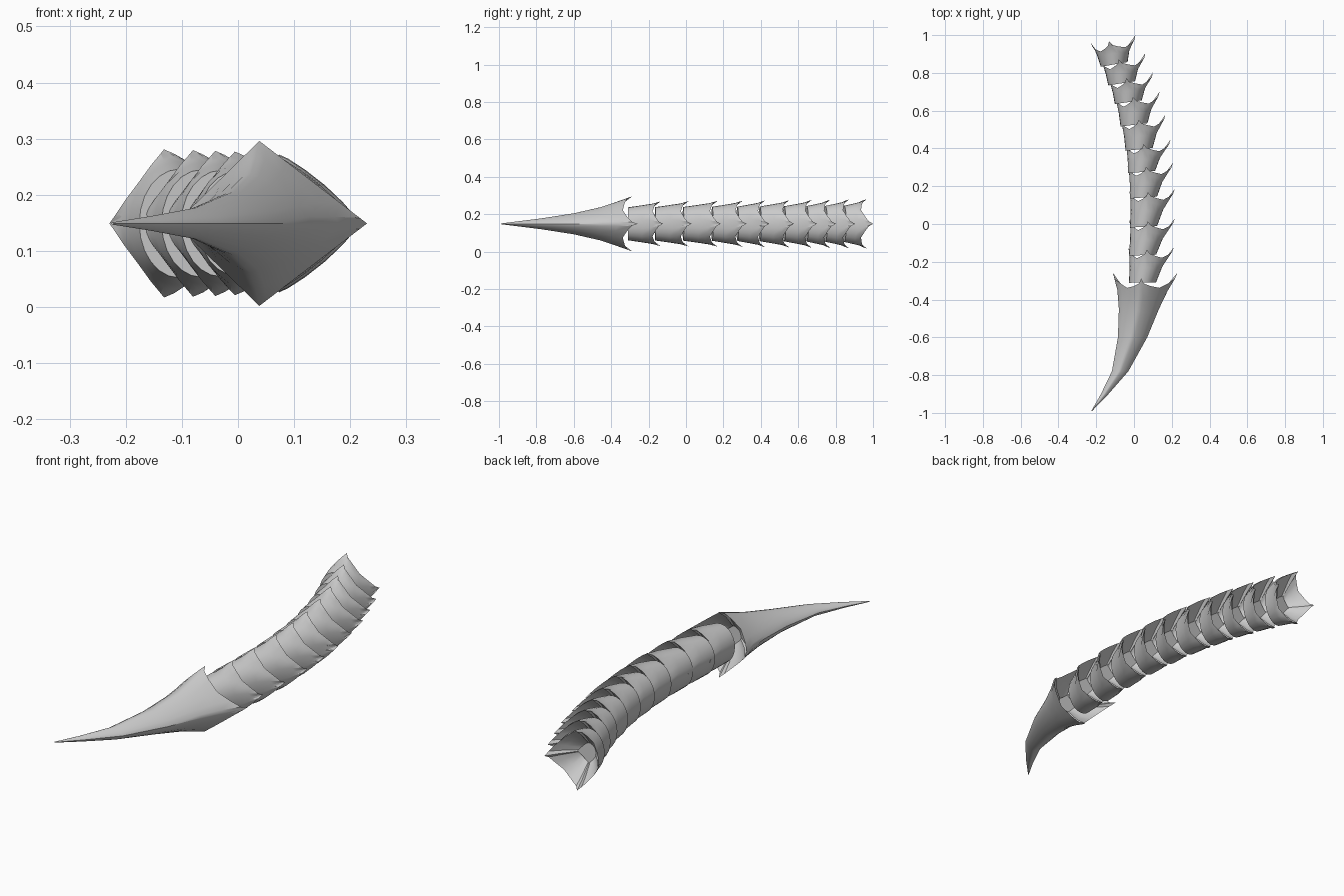
import bpy
import math
from mathutils import Vector, Matrix

if "Cube" in bpy.data.objects:
    bpy.data.objects.remove(bpy.data.objects["Cube"])

N = 24        # points around each ring
ZC = 0.149    # height of the centre line


def ring(y, xl, xc, xr, h, p=1.0, notch=0.0, dip=0.0, turn=0.0, pivot=None):
    """Cross-section: ellipse (p=1) to pointed four-way star (p>=2), with notches between points."""
    pts = []
    for i in range(N):
        a = 2 * math.pi * i / N
        c, s = math.cos(a), math.sin(a)
        cx = math.copysign(abs(c) ** p, c) if abs(c) > 1e-6 else 0
        sz = math.copysign(abs(s) ** p, s) if abs(s) > 1e-6 else 0
        t = (i % (N // 4)) / (N / 4)
        v = (1 - abs(2 * t - 1)) ** 0.75
        w = (xr - xc) if cx > 0 else (xc - xl)
        pts.append(Vector((xc + w * cx, y - notch * v - dip * abs(s) ** 2, h * sz)))
    if turn:
        o = Vector((pivot[0], pivot[1], 0))
        m = Matrix.Rotation(turn, 3, 'Z')
        pts = [o + m @ (q - o) for q in pts]
    return [q + Vector((0, 0, ZC)) for q in pts]


def inset(r, centre, f, depth):
    """Shrunken copy of a rim pushed forward, for the hollow back of a part."""
    out = []
    for q in r:
        k = centre.lerp(q, f)
        k.y = centre.y + (q.y - centre.y) * f - depth
        out.append(k)
    return out


def loft(name, rings):
    verts = [q for r in rings for q in r]
    faces = []
    for k in range(len(rings) - 1):
        for i in range(N):
            j = (i + 1) % N
            faces.append((k * N + i, k * N + j, (k + 1) * N + j, (k + 1) * N + i))
    faces.append(tuple(reversed(range(N))))
    last = (len(rings) - 1) * N
    faces.append(tuple(range(last, last + N)))
    me = bpy.data.meshes.new(name)
    me.from_pydata(verts, [], faces)
    me.update()
    ob = bpy.data.objects.new(name, me)
    bpy.context.collection.objects.link(ob)
    bpy.ops.object.select_all(action='DESELECT')
    ob.select_set(True)
    bpy.context.view_layer.objects.active = ob
    bpy.ops.object.shade_smooth_by_angle(angle=math.radians(35))
    return ob


# Curved blade tip: y, left, ridge, right, half height, sharpness, notch, dip
blade = [
    (-0.99, -0.226, -0.224, -0.222, 0.002, 1.4, 0, 0),
    (-0.90, -0.175, -0.155, -0.135, 0.013, 1.4, 0, 0),
    (-0.78, -0.117, -0.075, -0.030, 0.028, 1.4, 0, 0),
    (-0.60, -0.085, -0.010, 0.070, 0.056, 1.4, 0, 0),
    (-0.45, -0.080, 0.022, 0.132, 0.088, 1.5, 0.01, 0.01),
    (-0.35, -0.088, 0.032, 0.180, 0.118, 1.7, 0.03, 0.02),
    (-0.258, -0.112, 0.038, 0.230, 0.147, 2.0, 0.065, 0.03),
]
rings = [ring(*b) for b in blade]
mid = Vector((0.045, -0.30, ZC))
rings += [inset(rings[-1], mid, 0.72, 0.05), inset(rings[-1], mid, 0.3, 0.1)]
loft("blade_tip", rings)

# Overlapping tail collars: back-end centre of each one along the curve
path = [(0.09, -0.125), (0.095, 0.025), (0.095, 0.18), (0.085, 0.315), (0.072, 0.435),
        (0.045, 0.565), (0.015, 0.685), (-0.02, 0.785), (-0.06, 0.885), (-0.112, 0.98)]
prev = (0.09, -0.27)
for k, (bx, by) in enumerate(path):
    u = k / (len(path) - 1)
    turn = math.radians(1 + 9 * u)
    nx, ny = prev[0] - 0.045, prev[1] - 0.04
    g = 1 + 0.1 * u

    def collar(f, wl, wr, h, p, notch, off=0.0):
        cx, cy = nx + (bx - nx) * f, ny + (by - ny) * f
        x0 = cx + off
        return ring(cy, cx - wl, x0, cx + wr, h * g, p, notch, notch * 0.2, turn, (cx, cy))

    rings = [collar(0.0, 0.072, 0.072, 0.088, 1.0, 0),
             collar(0.45, 0.088, 0.085, 0.100, 1.05, 0.01),
             collar(0.75, 0.102, 0.104, 0.108, 1.3, 0.03, -0.01),
             collar(1.0, 0.119, 0.121, 0.120, 1.7, 0.05, -0.022)]
    mid = Vector((bx - 0.01, by - 0.03, ZC))
    rings += [inset(rings[-1], mid, 0.75, 0.035), inset(rings[-1], mid, 0.35, 0.08)]
    loft("tail_collar_%02d" % (k + 1), rings)
    prev = (bx, by)
